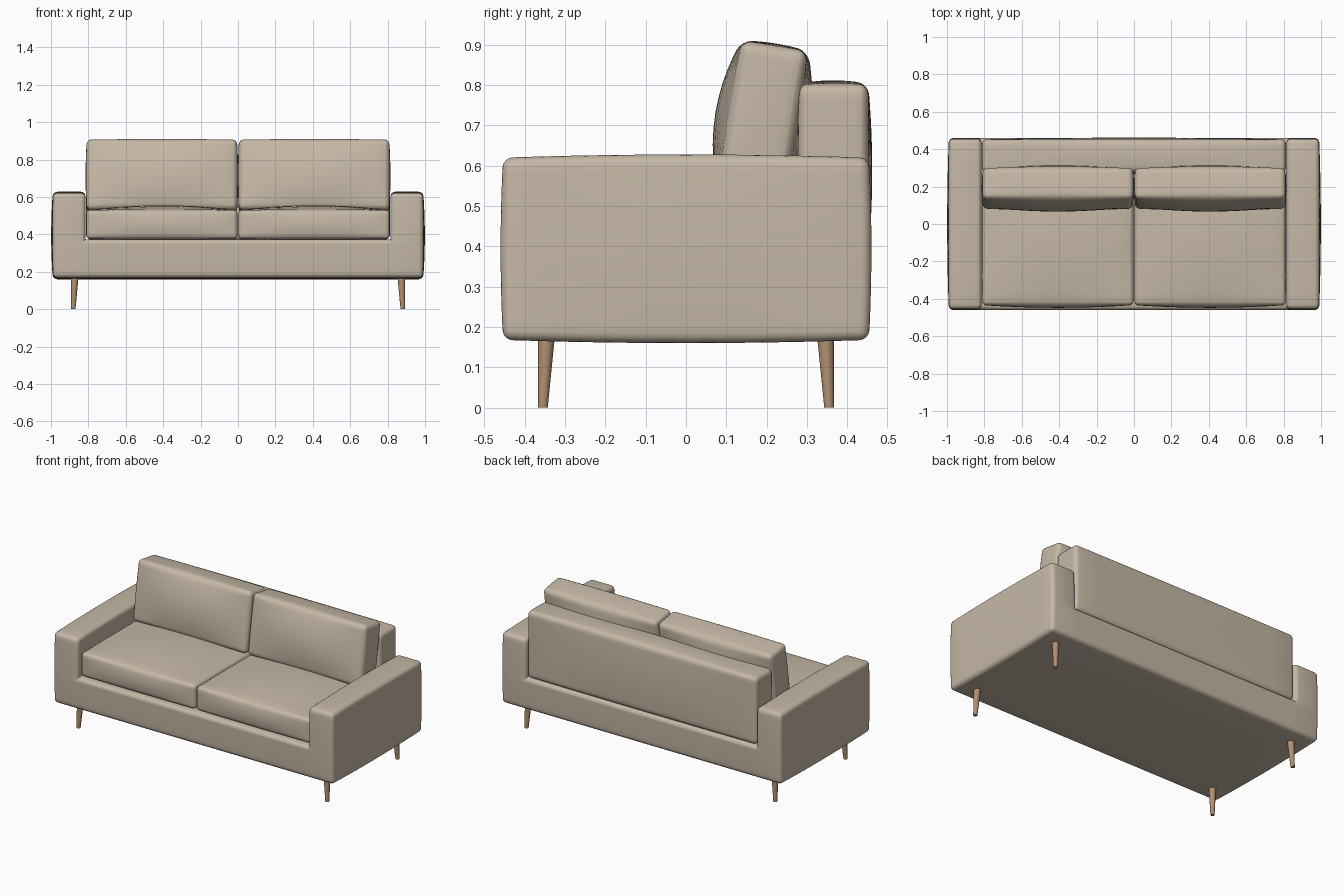
import bpy, bmesh, math
from mathutils import Vector, Matrix

cube = bpy.data.objects.get("Cube")
if cube:
    bpy.data.objects.remove(cube, do_unlink=True)


def material(name, color):
    m = bpy.data.materials.new(name)
    m.use_nodes = True
    m.diffuse_color = (*color, 1)
    m.node_tree.nodes["Principled BSDF"].inputs["Base Color"].default_value = (*color, 1)
    return m


fabric = material("beige fabric", (0.56, 0.48, 0.38))
wood = material("light wood", (0.44, 0.28, 0.165))


def finish(name, bm, mat):
    bmesh.ops.recalc_face_normals(bm, faces=bm.faces)
    mesh = bpy.data.meshes.new(name)
    bm.to_mesh(mesh)
    bm.free()
    mesh.materials.append(mat)
    obj = bpy.data.objects.new(name, mesh)
    bpy.context.collection.objects.link(obj)
    bpy.ops.object.select_all(action="DESELECT")
    obj.select_set(True)
    bpy.context.view_layer.objects.active = obj
    bpy.ops.object.shade_smooth_by_angle(angle=math.radians(40))
    return obj


def soft_prism(name, profile, y0, y1, radius, puff, cuts=10):
    """Extrude an xz profile along y, round its edges and puff its faces."""
    bm = bmesh.new()
    face = bm.faces.new([bm.verts.new((x, y0, z)) for x, z in profile])
    ext = bmesh.ops.extrude_face_region(bm, geom=[face])
    bmesh.ops.translate(bm, vec=(0, y1 - y0, 0),
                        verts=[g for g in ext["geom"] if isinstance(g, bmesh.types.BMVert)])
    bmesh.ops.recalc_face_normals(bm, faces=bm.faces)
    edges = [e for e in bm.edges if e.is_convex]
    bmesh.ops.bevel(bm, geom=edges, offset=radius, segments=4, profile=0.5, affect="EDGES")
    xs, zs = zip(*profile)
    low = Vector((min(xs), y0, min(zs)))
    high = Vector((max(xs), y1, max(zs)))
    mid, half = (low + high) / 2, (high - low) / 2
    # slice so the large faces can curve
    for axis in range(3):
        normal = Vector([float(i == axis) for i in range(3)])
        for k in range(1, cuts):
            bmesh.ops.bisect_plane(bm, geom=bm.verts[:] + bm.edges[:] + bm.faces[:],
                                   plane_co=low + (high - low) * k / cuts, plane_no=normal)
    for v in bm.verts:
        t = Vector([(v.co[i] - mid[i]) / half[i] for i in range(3)])
        v.co += Vector(puff(t))
    return finish(name, bm, fabric)


def soft_box(name, low, high, radius, puff):
    profile = [(low[0], low[2]), (high[0], low[2]), (high[0], high[2]), (low[0], high[2])]

    def swell(t):
        dome = [max(0, 1 - c * c) for c in t]
        return (puff[0] * t.x * dome[1] * dome[2],
                puff[1] * t.y * dome[0] * dome[2],
                puff[2] * t.z * dome[0] * dome[1])
    return soft_prism(name, profile, low[1], high[1], radius, swell)


# One-piece frame: base and both arms
def frame_puff(t):
    dome = 1 - t.y * t.y
    rise = 1 - t.z * t.z
    return (0.009 * t.x ** 3 * dome * rise, 0.006 * t.y * rise, 0.008 * t.z * dome)


half_u = [(0.99, 0.168), (0.99, 0.62), (0.815, 0.62), (0.815, 0.373)]
outline = half_u + [(-x, z) for x, z in reversed(half_u)]
soft_prism("frame_and_arms", outline, -0.454, 0.454, 0.024, frame_puff)

# Backrest
soft_box("backrest", (-0.812, 0.278, 0.373), (0.812, 0.452, 0.803), 0.026, (0.002, 0.01, 0.009))

# Seat and back cushions, one per side
for side, label in ((1, "left"), (-1, "right")):
    x0, x1 = sorted((side * 0.003, side * 0.811))
    soft_box(label + "_seat_cushion", (x0, -0.434, 0.376), (x1, 0.285, 0.53),
             0.022, (0.001, 0.014, 0.026))
    w = 0.402
    back = soft_box(label + "_back_cushion", (-w, -0.083, -0.19), (w, 0.083, 0.19),
                    0.026, (0.006, 0.036, 0.006))
    back.matrix_world = (Matrix.Translation((side * 0.407, 0.19, 0.71))
                         @ Matrix.Rotation(math.radians(-9), 4, "X"))

# Tapered, slightly splayed legs
for sx, lr in ((1, "left"), (-1, "right")):
    for sy, fb in ((-1, "front"), (1, "back")):
        bm = bmesh.new()
        bmesh.ops.create_cone(bm, cap_ends=True, segments=24, radius1=0.012,
                              radius2=0.021, depth=0.18)
        for v in bm.verts:
            top = v.co.z > 0
            v.co.x += sx * (0.873 if top else 0.881)
            v.co.y += sy * (0.346 if top else 0.355)
            v.co.z += 0.09
        finish(fb + "_" + lr + "_leg", bm, wood)
